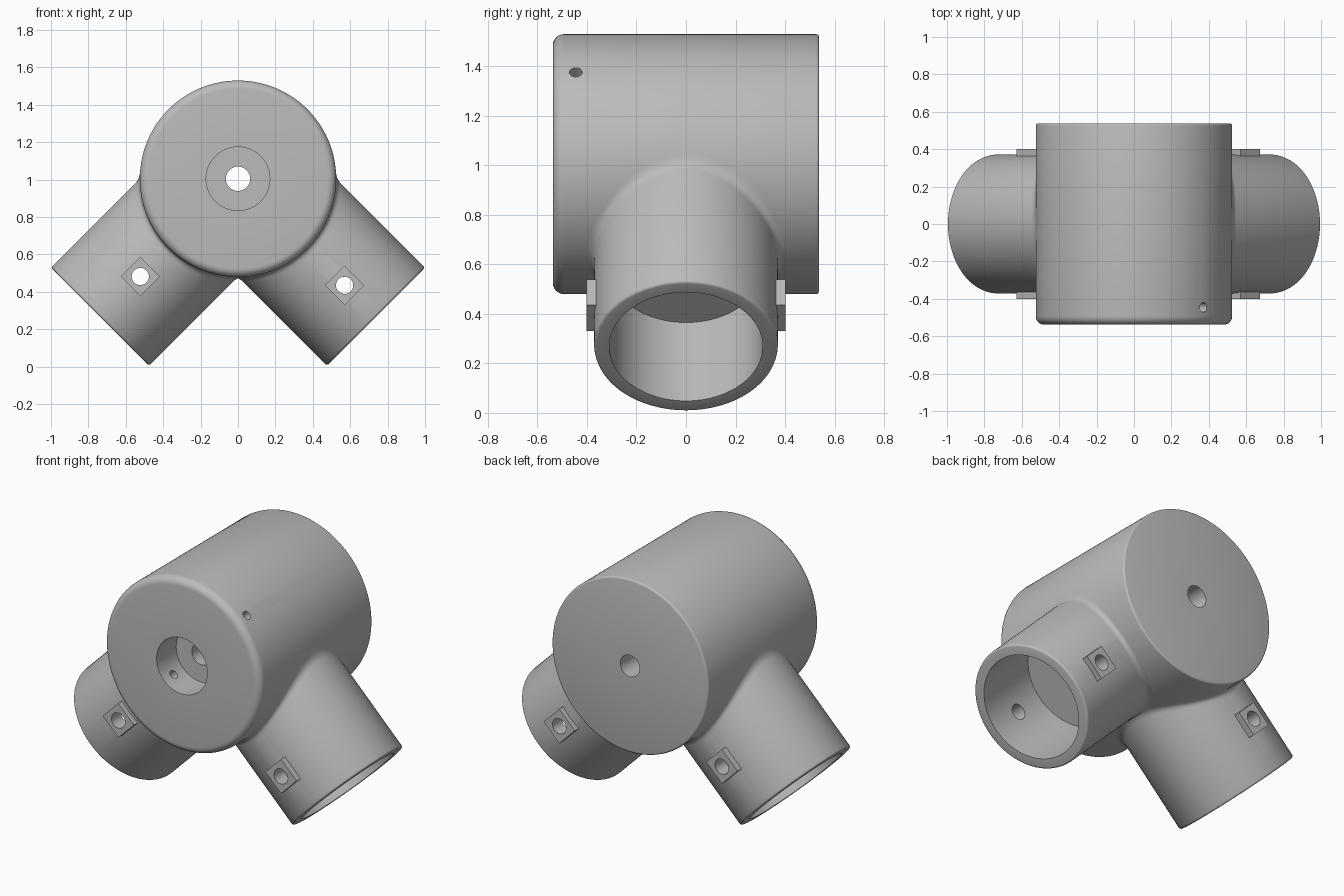
import bpy, bmesh, math
from mathutils import Matrix, Vector

if "Cube" in bpy.data.objects:
    bpy.data.objects.remove(bpy.data.objects["Cube"], do_unlink=True)

AXIS_Z = 1.005            # height of the hub axis, which every socket points at
HUB_R, HUB_Y = 0.525, 0.538
TUBE_R, BORE_R, TUBE_END, BORE_FLOOR = 0.371, 0.31, 1.043, 0.595
FILLET = 0.03

grey = bpy.data.materials.new("plain grey")
grey.use_nodes = True
grey.diffuse_color = (0.5, 0.5, 0.5, 1)
grey.node_tree.nodes["Principled BSDF"].inputs["Base Color"].default_value = (0.5, 0.5, 0.5, 1)


def frame(axis, side, origin):
    """Matrix whose local z runs along axis and local y along side."""
    a, v = Vector(axis).normalized(), Vector(side).normalized()
    m = Matrix((v.cross(a), v, a)).transposed().to_4x4()
    m.translation = Vector(origin)
    return m


def make(name, bm, matrix):
    bmesh.ops.remove_doubles(bm, verts=bm.verts, dist=1e-5)
    bmesh.ops.recalc_face_normals(bm, faces=bm.faces)
    mesh = bpy.data.meshes.new(name)
    bm.to_mesh(mesh)
    bm.free()
    mesh.transform(matrix)
    mesh.materials.append(grey)
    ob = bpy.data.objects.new(name, mesh)
    bpy.context.collection.objects.link(ob)
    return ob


def ring_solid(name, section, matrix, steps=128):
    """Sweep section(angle) -> [(radius, height)] round local z and close it."""
    bm = bmesh.new()
    rings = []
    for i in range(steps):
        t = math.tau * i / steps
        rings.append([bm.verts.new((r * math.cos(t), r * math.sin(t), h))
                      for r, h in section(t)])
    for i in range(steps):
        a, b = rings[i], rings[(i + 1) % steps]
        for j in range(len(a)):
            k = (j + 1) % len(a)
            if a[j].co.xy.length + a[k].co.xy.length > 1e-6:
                bm.faces.new((a[j], a[k], b[k], b[j]))
    return make(name, bm, matrix)


def rounded(r, h, size, start, n=6):
    """Quarter arc rounding the outer corner (r, h), beginning at angle start."""
    sign = 1 if h > 0 else -1
    angles = [start + math.pi / 2 * i / n for i in range(n + 1)]
    return [(r - size + size * math.cos(t), h - sign * size + size * math.sin(t)) for t in angles]


def cylinder(name, radius, length, matrix):
    bm = bmesh.new()
    bmesh.ops.create_cone(bm, cap_ends=True, segments=40, radius1=radius,
                          radius2=radius, depth=length)
    ob = make(name, bm, matrix)
    ob.hide_render = True
    return ob


def box(name, size, matrix):
    bm = bmesh.new()
    bmesh.ops.create_cube(bm, size=1, matrix=Matrix.Diagonal((*size, 1)))
    return make(name, bm, matrix)


def cut(ob, cutter):
    mod = ob.modifiers.new("hole", 'BOOLEAN')
    mod.operation, mod.solver, mod.object = 'DIFFERENCE', 'EXACT', cutter
    bpy.context.view_layer.objects.active = ob
    bpy.ops.object.modifier_apply(modifier=mod.name)


parts, cutters = [], []

# Hub: drum with soft front rim, front recess and through hole
hub_profile = ([(0.065, -0.35), (0.17, -0.35), (0.17, -HUB_Y)]
               + rounded(HUB_R, -HUB_Y, 0.045, -math.pi / 2)
               + rounded(HUB_R, HUB_Y, 0.012, 0, 3)
               + [(0.065, HUB_Y)])
hub = ring_solid("hub", lambda t: hub_profile,
                 frame((0, 1, 0), (0, 0, 1), (0, 0, AXIS_Z)), 160)
parts.append(hub)

# Cross hole for the set screw
screw = cylinder("set_screw_cutter", 0.026, 1.4,
                 frame((1, 0, 1), (0, 1, 0), (0, -0.445, AXIS_Z)))
cut(hub, screw)
cutters.append(screw)

# Socket: solid root, bored from the open end, both rims eased
tube_profile = ([(0, 0.3), (TUBE_R, 0.3)]
                + rounded(TUBE_R, TUBE_END, 0.012, 0, 3)
                + [(BORE_R, TUBE_END), (BORE_R, BORE_FLOOR), (0, BORE_FLOOR)])


def blend(t):
    """Fillet section where a socket meets the hub."""
    def meet(r):
        return math.sqrt(HUB_R ** 2 - (r * math.cos(t)) ** 2)
    corner = Vector((TUBE_R, meet(TUBE_R)))
    a = corner + Vector((0, FILLET))
    b = Vector((TUBE_R + FILLET, meet(TUBE_R + FILLET)))
    curve = [a * (1 - s) ** 2 + corner * 2 * s * (1 - s) + b * s * s
             for s in (i / 6 for i in range(7))]
    return [tuple(p) for p in curve] + [(TUBE_R - 0.01, corner.y - 0.01)]


for side, sx, bolt in (("left", 1, 0.806), ("right", -1, 0.739)):
    axis = Vector((sx, 0, -1)).normalized()
    origin = Vector((0, 0, AXIS_Z))
    m = frame(axis, (0, 1, 0), origin)
    tube = ring_solid(side + "_socket", lambda t: tube_profile, m)
    fillet = ring_solid(side + "_socket_fillet", blend, m)
    parts += [tube, fillet]

    # Bolt hole through both walls, with a square pad front and back
    centre = origin + axis * bolt
    drill = cylinder(side + "_bolt_cutter", 0.046, 1.2, frame((0, 1, 0), (0, 0, 1), centre))
    cutters.append(drill)
    cut(tube, drill)
    for face, sy in (("front", -1), ("back", 1)):
        pad = box(f"{side}_{face}_bolt_pad", (0.148, 0.062, 0.148),
                  frame(axis, (0, 1, 0), centre + Vector((0, sy * 0.371, 0))))
        cut(pad, drill)
        parts.append(pad)

for c in cutters:
    bpy.data.objects.remove(c, do_unlink=True)

# Smooth round surfaces, keep machined edges sharp
bpy.ops.object.select_all(action='DESELECT')
for ob in parts:
    ob.select_set(True)
bpy.context.view_layer.objects.active = hub
bpy.ops.object.shade_smooth_by_angle(angle=math.radians(32))
